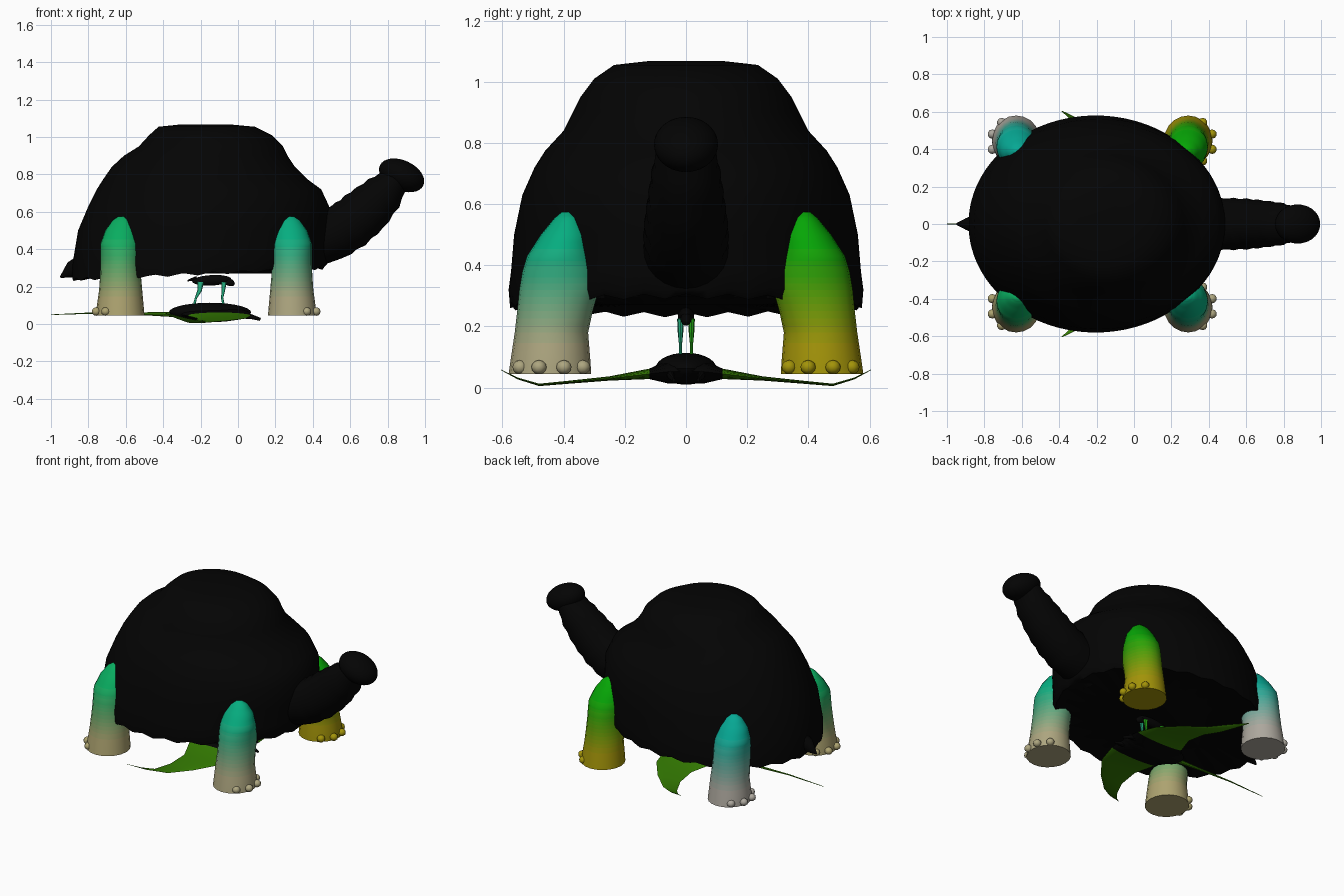
import bpy, bmesh, math
from mathutils import Vector, Matrix

if "Cube" in bpy.data.objects:
    bpy.data.objects.remove(bpy.data.objects["Cube"])

TAU = math.tau


def mat(name, rgb):
    m = bpy.data.materials.new(name)
    m.diffuse_color = tuple(c ** 2.1 for c in rgb) + (1,)
    m.use_nodes = True
    m.node_tree.nodes["Principled BSDF"].inputs["Base Color"].default_value = m.diffuse_color
    return m


def finish(name, bm, mats, pick=None, angle=40):
    bmesh.ops.recalc_face_normals(bm, faces=bm.faces)
    me = bpy.data.meshes.new(name)
    if pick:
        for f in bm.faces:
            f.material_index = pick(f.calc_center_median())
    bm.to_mesh(me)
    bm.free()
    for m in mats:
        me.materials.append(m)
    ob = bpy.data.objects.new(name, me)
    bpy.context.collection.objects.link(ob)
    bpy.ops.object.select_all(action='DESELECT')
    ob.select_set(True)
    bpy.context.view_layer.objects.active = ob
    bpy.ops.object.shade_smooth_by_angle(angle=math.radians(angle))
    return ob


def skin(bm, rings):
    vs = [[bm.verts.new(p) for p in r] for r in rings]
    n = len(vs[0])
    for a, b in zip(vs, vs[1:]):
        for i in range(n):
            j = (i + 1) % n
            bm.faces.new((a[i], a[j], b[j], b[i]))
    bm.faces.new(vs[0])
    bm.faces.new(vs[-1])


def ball(bm, c, size, pitch=0, u=20, v=12):
    m = Matrix.Translation(c) @ Matrix.Rotation(pitch, 4, 'Y') @ Matrix.Diagonal((*size, 1))
    bmesh.ops.create_uvsphere(bm, u_segments=u, v_segments=v, radius=1, matrix=m)


def oval(z, x0, x1, y0, y1, n, wave=None):
    out = []
    for i in range(n):
        a = TAU * i / n
        x = (x0 + x1) / 2 + (x1 - x0) / 2 * math.cos(a)
        y = (y0 + y1) / 2 + (y1 - y0) / 2 * math.sin(a)
        out.append((x, y, z + (wave(a) if wave else 0)))
    return out


def between(rows, sub):
    out = []
    for p, q in zip(rows, rows[1:]):
        out += [[a + (b - a) * k / sub for a, b in zip(p, q)] for k in range(sub)]
    return out + [rows[-1]]


def tube(bm, path, n=12, sub=1, ridge=0.0):
    """path rows: x, y, z, radius across, radius along y; bends in the xz plane"""
    rows = between(path, sub)
    rings = []
    for i, r in enumerate(rows):
        p, q = rows[max(i - 1, 0)], rows[min(i + 1, len(rows) - 1)]
        t = Vector((q[0] - p[0], 0, q[2] - p[2])).normalized()
        nrm = Vector((-t.z, 0, t.x))
        k = 1 - ridge * (i % 2)
        rings.append([Vector(r[:3]) + nrm * r[3] * k * math.cos(TAU * j / n)
                      + Vector((0, r[4] * k * math.sin(TAU * j / n), 0)) for j in range(n)])
    skin(bm, rings)


black = mat("black", (0.04, 0.04, 0.04))
green = mat("wing green", (0.2, 0.46, 0.03))
teal = mat("small leg teal", (0.15, 0.7, 0.5))
lime = mat("small leg green", (0.15, 0.68, 0.1))

# Shell: stacked ovals with a scalloped, slightly tilted rim
slope = lambda a: 0.03 * math.cos(a)
scallop = lambda a: slope(a) + 0.008 * math.cos(26 * a)
rows = [(0.32, -0.885, 0.475, 0.58), (0.38, -0.875, 0.475, 0.572), (0.5, -0.855, 0.487, 0.562),
        (0.63, -0.80, 0.487, 0.535), (0.72, -0.755, 0.445, 0.495), (0.775, -0.72, 0.37, 0.46),
        (0.84, -0.675, 0.305, 0.40), (0.90, -0.61, 0.265, 0.37), (0.95, -0.53, 0.24, 0.345),
        (1.01, -0.475, 0.18, 0.30), (1.055, -0.425, 0.09, 0.235), (1.068, -0.3, -0.05, 0.12)]
N = 104
rings = [oval(0.27, -0.6, 0.2, -0.32, 0.32, N),
         oval(0.28, -0.8, 0.4, -0.5, 0.5, N, slope),
         oval(0.268, -0.885, 0.455, -0.575, 0.575, N, scallop)]
rings += [oval(z, a, b, -y, y, N) for z, a, b, y in rows]
bm = bmesh.new()
skin(bm, rings)
finish("shell", bm, [black], angle=50)

# Ridged neck
bm = bmesh.new()
tube(bm, [(0.32, 0, 0.42, 0.13, 0.14), (0.5, 0, 0.475, 0.142, 0.142), (0.6, 0, 0.535, 0.14, 0.138),
          (0.69, 0, 0.61, 0.134, 0.128), (0.78, 0, 0.70, 0.112, 0.115), (0.85, 0, 0.785, 0.07, 0.095)],
     n=24, sub=3, ridge=0.05)
finish("neck", bm, [black])

# Head and tail
bm = bmesh.new()
ball(bm, (0.875, 0, 0.795), (0.128, 0.105, 0.08), math.radians(25), 28, 16)
finish("head", bm, [black])
bm = bmesh.new()
tube(bm, [(-0.82, 0, 0.32, 0.06, 0.06), (-0.89, 0, 0.29, 0.045, 0.035), (-0.95, 0, 0.25, 0.004, 0.004)])
finish("tail", bm, [black])

# Four legs with toes, blended from a bright top to a pale foot
leg_rows = [(0.045, 0.16, 0.42, 0.31, 0.58), (0.08, 0.163, 0.417, 0.312, 0.575),
            (0.18, 0.172, 0.403, 0.32, 0.56), (0.25, 0.178, 0.398, 0.305, 0.552),
            (0.32, 0.18, 0.395, 0.285, 0.545), (0.38, 0.18, 0.395, 0.29, 0.535),
            (0.43, 0.182, 0.395, 0.305, 0.52), (0.50, 0.195, 0.37, 0.315, 0.475),
            (0.555, 0.225, 0.33, 0.345, 0.43), (0.575, 0.26, 0.30, 0.375, 0.405)]
SHELL_MID = -0.17
legs = [("front_right_leg", 1, -1, (0.05, 0.66, 0.48), (0.66, 0.63, 0.48)),
        ("back_right_leg", -1, -1, (0.06, 0.66, 0.36), (0.66, 0.62, 0.42)),
        ("front_left_leg", 1, 1, (0.05, 0.63, 0.05), (0.62, 0.56, 0.06)),
        ("back_left_leg", -1, 1, (0.05, 0.64, 0.56), (0.66, 0.64, 0.6))]
STEPS = 14
for name, sx, sy, top, foot in legs:
    bm = bmesh.new()
    skin(bm, [oval(*r, 20) for r in between(leg_rows, 3)])
    for a in (-55, -19, 19, 55):
        a = math.radians(a)
        ball(bm, (0.29 + 0.135 * math.cos(a), 0.44 + 0.125 * math.sin(a), 0.067),
             (0.025, 0.025, 0.023), 0, 10, 6)
    for v in bm.verts:
        v.co.x = SHELL_MID + sx * (v.co.x - SHELL_MID)
        v.co.y *= sy
    mats = [mat(f"{name} {i}", [f + (t - f) * i / (STEPS - 1) for f, t in zip(foot, top)])
            for i in range(STEPS)]
    finish(name, bm, mats, lambda c: max(0, min(STEPS - 1, int((c.z - 0.12) / 0.025))))

# Ray below: body, long thin tail, head fins
bm = bmesh.new()
ball(bm, (-0.15, 0, 0.062), (0.22, 0.10, 0.052), 0, 28, 14)
for s in (-1, 1):
    tube(bm, [(0.0, s * 0.05, 0.05, 0.02, 0.02), (0.07, s * 0.05, 0.04, 0.013, 0.012),
              (0.12, s * 0.04, 0.025, 0.008, 0.004)], n=8)
finish("ray_body", bm, [black])
bm = bmesh.new()
tube(bm, [(-0.3, 0, 0.05, 0.015, 0.015), (-0.5, 0, 0.055, 0.008, 0.008),
          (-0.75, 0, 0.06, 0.004, 0.004), (-1.0, 0, 0.05, 0.0015, 0.0015)], n=8)
finish("ray_tail", bm, [green])

# Swept wings: y, trailing x, leading x, z, half thickness
wing = [(0.0, -0.34, 0.06, 0.055, 0.04), (0.06, -0.31, 0.07, 0.052, 0.038),
        (0.12, -0.27, 0.07, 0.045, 0.017), (0.25, -0.215, 0.04, 0.03, 0.007),
        (0.38, -0.225, -0.06, 0.018, 0.005), (0.48, -0.27, -0.17, 0.009, 0.004),
        (0.55, -0.33, -0.27, 0.03, 0.003), (0.605, -0.39, -0.383, 0.058, 0.001)]
for side, s in (("right", -1), ("left", 1)):
    bm = bmesh.new()
    skin(bm, [[((a + b) / 2 + (b - a) / 2 * math.cos(TAU * j / 16), s * y,
                z + h * math.sin(TAU * j / 16)) for j in range(16)] for y, a, b, z, h in wing])
    finish(f"ray_{side}_wing", bm, [green, black], lambda c: int(abs(c.y) < 0.1))

# Small animal standing on the ray
bm = bmesh.new()
ball(bm, (-0.14, 0, 0.234), (0.105, 0.027, 0.028), math.radians(-3))
tube(bm, [(-0.22, 0, 0.245, 0.012, 0.012), (-0.27, 0, 0.232, 0.004, 0.004)], n=8)
ball(bm, (-0.05, 0, 0.225), (0.035, 0.018, 0.02), 0.4, 12, 8)
finish("small_animal_body", bm, [black])
for side, s, m in (("right", -1, teal), ("left", 1, lime)):
    bm = bmesh.new()
    y = s * 0.018
    tube(bm, [(-0.20, y, 0.225, 0.018, 0.011), (-0.205, y, 0.18, 0.012, 0.009),
              (-0.225, y, 0.14, 0.006, 0.005), (-0.24, y, 0.08, 0.007, 0.006)], n=8)
    tube(bm, [(-0.075, y, 0.225, 0.014, 0.011), (-0.078, y, 0.18, 0.009, 0.008),
              (-0.085, y, 0.14, 0.006, 0.005), (-0.075, y, 0.09, 0.007, 0.006)], n=8)
    finish(f"small_animal_{side}_legs", bm, [m])
